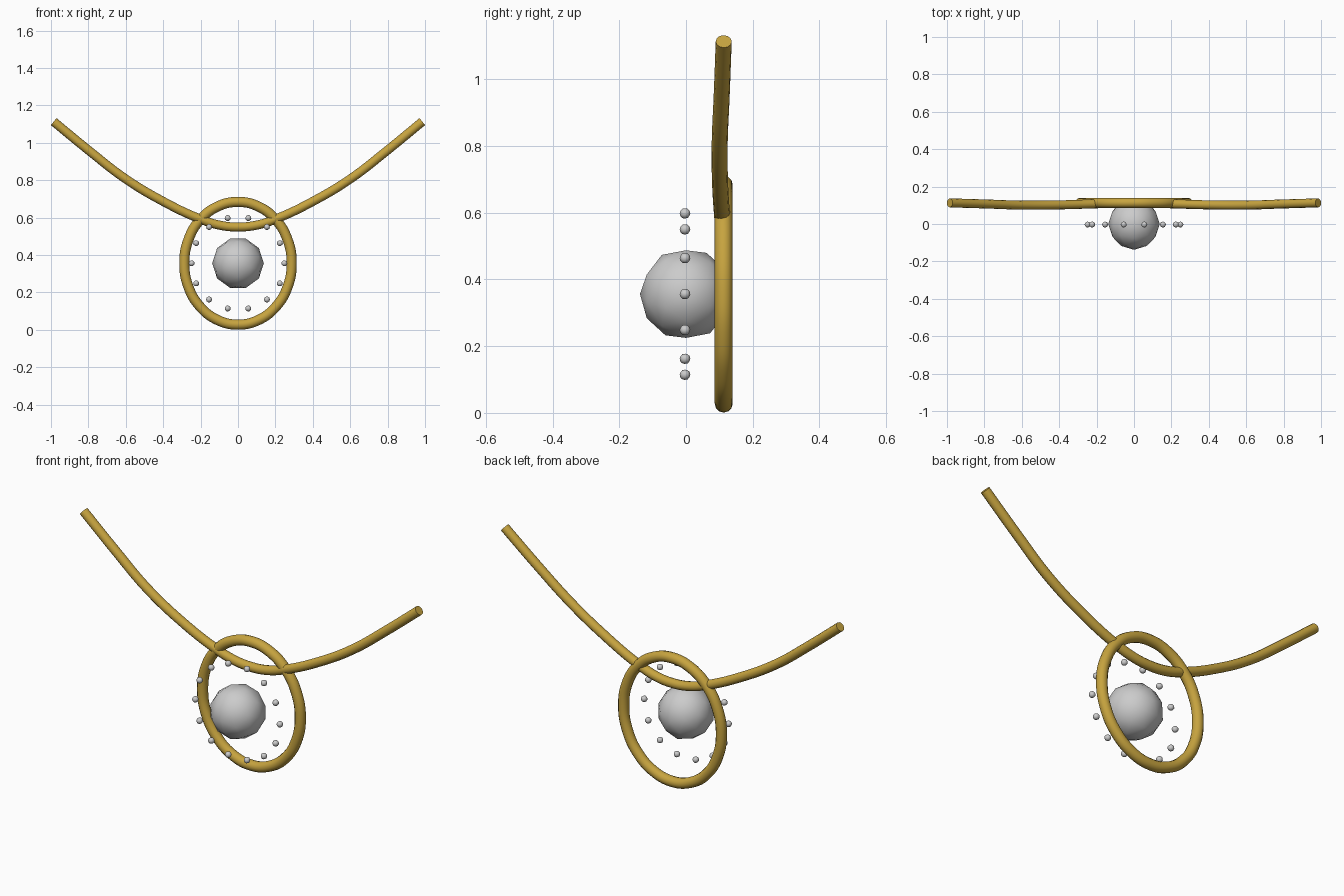
import bpy, math
from mathutils import Matrix

if "Cube" in bpy.data.objects:
    bpy.data.objects.remove(bpy.data.objects["Cube"])

gold = bpy.data.materials.new("gold")
gold.diffuse_color = (0.57, 0.37, 0.05, 1)
gold.use_nodes = True
gold.node_tree.nodes["Principled BSDF"].inputs["Base Color"].default_value = gold.diffuse_color
CZ = 0.356  # height of the pendant centre


def tube(name, pts, radius, closed=False):
    """Round gold tube swept through smooth points."""
    cu = bpy.data.curves.new(name, 'CURVE')
    cu.dimensions = '3D'
    cu.bevel_depth = radius
    cu.bevel_resolution = 4
    cu.resolution_u = 8
    cu.use_fill_caps = not closed
    sp = cu.splines.new('BEZIER')
    sp.bezier_points.add(len(pts) - 1)
    for bp, p in zip(sp.bezier_points, pts):
        bp.co = p
        bp.handle_left_type = bp.handle_right_type = 'AUTO'
    sp.use_cyclic_u = closed
    cu.materials.append(gold)
    ob = bpy.data.objects.new(name, cu)
    bpy.context.collection.objects.link(ob)
    bpy.ops.object.select_all(action='DESELECT')
    bpy.context.view_layer.objects.active = ob
    ob.select_set(True)
    bpy.ops.object.convert(target='MESH')
    bpy.ops.object.shade_smooth_by_angle(angle=math.radians(40))


def ball(name, radius, loc):
    """Low-poly ball with its pole facing the front."""
    bpy.ops.mesh.primitive_ico_sphere_add(subdivisions=2, radius=radius, location=loc)
    ob = bpy.context.object
    ob.name = name
    ob.data.transform(Matrix.Rotation(math.pi / 2, 4, 'Y') @ Matrix.Rotation(math.pi / 2, 4, 'X'))
    bpy.ops.object.shade_smooth()


# oval pendant frame
n = 16
tube("pendant_frame",
     [(0.287 * math.cos(2 * math.pi * i / n), 0.113, CZ + 0.328 * math.sin(2 * math.pi * i / n))
      for i in range(n)], 0.027, True)

# necklace cord, mirrored about the middle
half = [(0.985, 0.113, 1.113), (0.79, 0.107, 0.953), (0.605, 0.101, 0.81), (0.41, 0.102, 0.692),
        (0.2, 0.108, 0.592), (0.1, 0.111, 0.56)]
tube("necklace_cord", [(-x, y, z) for x, y, z in half] + [(0, 0.112, 0.55)] + half[::-1], 0.024)

# centre stone
ball("centre_stone", 0.138, (0, 0, CZ))

# ring of small beads
for i in range(14):
    a = 2 * math.pi * i / 14
    ball("bead_%02d" % (i + 1), 0.016, (0.248 * math.cos(a), -0.003, CZ + 0.248 * math.sin(a)))
